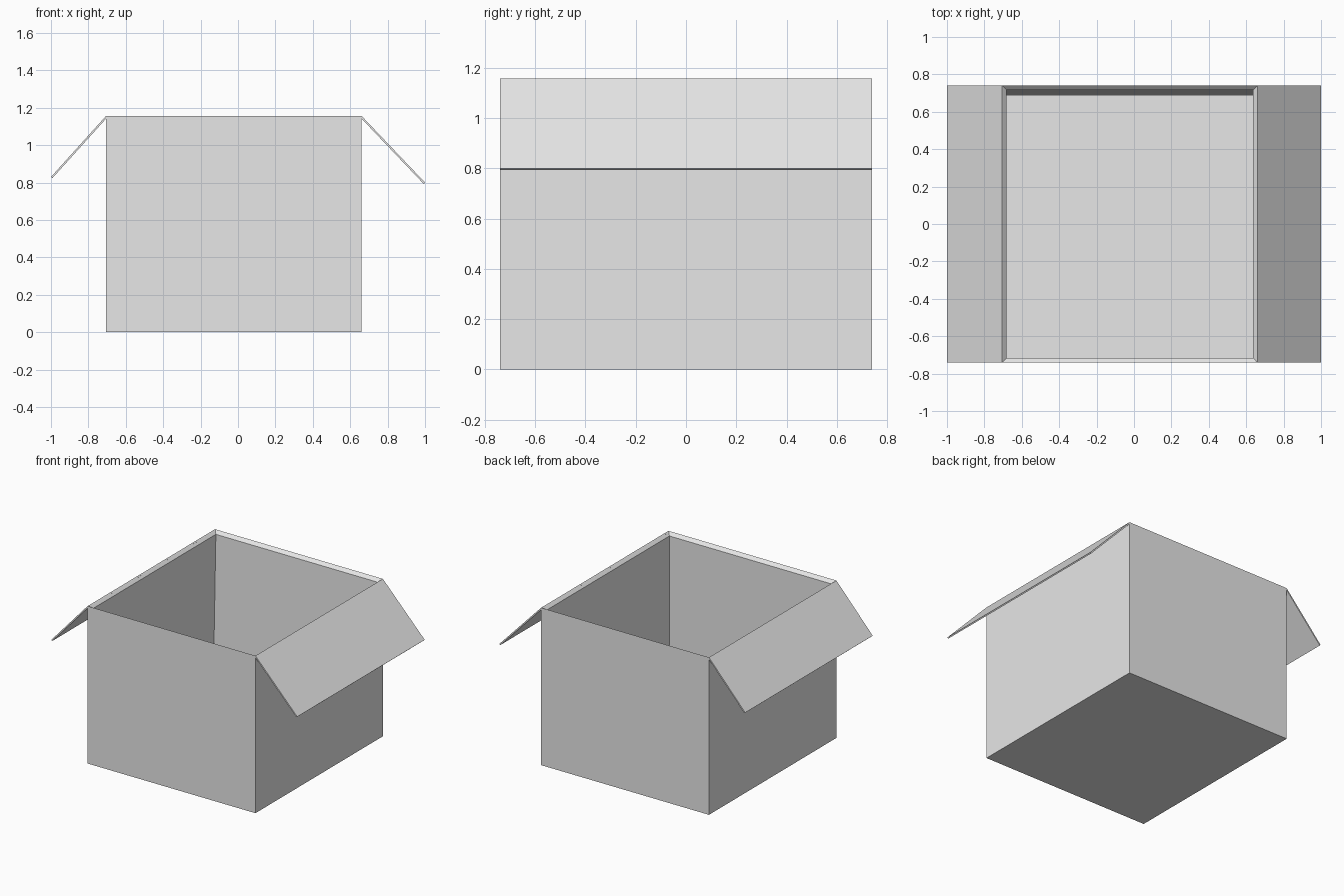
import bpy
import bmesh
from mathutils import Vector

cube = bpy.data.objects.get("Cube")
if cube:
    bpy.data.objects.remove(cube, do_unlink=True)

# Plain carton colour
carton = bpy.data.materials.new("light_grey_card")
carton.use_nodes = True
grey = (0.8, 0.8, 0.8, 1)
carton.diffuse_color = grey
carton.node_tree.nodes["Principled BSDF"].inputs["Base Color"].default_value = grey

LEFT, RIGHT, DEPTH, TOP = -0.705, 0.66, 0.74, 1.157
WALL = 0.023
BACK_LEAN = 0.03
CARD = 0.01


def loft(name, rings):
    """Join matching vertex rings with quads and cap both ends."""
    bm = bmesh.new()
    loops = [[bm.verts.new(p) for p in ring] for ring in rings]
    for low, high in zip(loops, loops[1:]):
        for i in range(len(low)):
            j = (i + 1) % len(low)
            bm.faces.new((low[i], low[j], high[j], high[i]))
    bm.faces.new(loops[0][::-1])
    bm.faces.new(loops[-1])
    bmesh.ops.recalc_face_normals(bm, faces=bm.faces)
    mesh = bpy.data.meshes.new(name)
    bm.to_mesh(mesh)
    bm.free()
    mesh.materials.append(carton)
    obj = bpy.data.objects.new(name, mesh)
    bpy.context.collection.objects.link(obj)
    return obj


def ring(inset, z, lean=0):
    """Rectangle of the box plan, inset by the wall thickness."""
    x0, x1, y = LEFT + inset, RIGHT - inset, DEPTH - inset
    return [(x0, -y, z), (x1, -y, z), (x1, y - lean, z), (x0, y - lean, z)]


# Open box: outer walls, bevelled rim, inner walls, floor
loft("box_body", [ring(0, 0), ring(0, TOP), ring(WALL, TOP - WALL),
                  ring(WALL, WALL, BACK_LEAN)])


def flap(name, hinge_x, tip_x, tip_z):
    """Thin card panel folded outward and down from the rim."""
    hinge, tip = Vector((hinge_x, 0, TOP)), Vector((tip_x, 0, tip_z))
    along = (tip - hinge).normalized()
    under = Vector((along.z, 0, -along.x))
    if under.z > 0:
        under.negate()
    profile = [hinge, tip, tip + under * CARD, hinge + under * CARD]
    loft(name, [[p + Vector((0, y, 0)) for p in profile] for y in (-DEPTH, DEPTH)])


# Side flaps
flap("left_flap", RIGHT, 1.0, 0.80)
flap("right_flap", LEFT, -1.0, 0.83)
